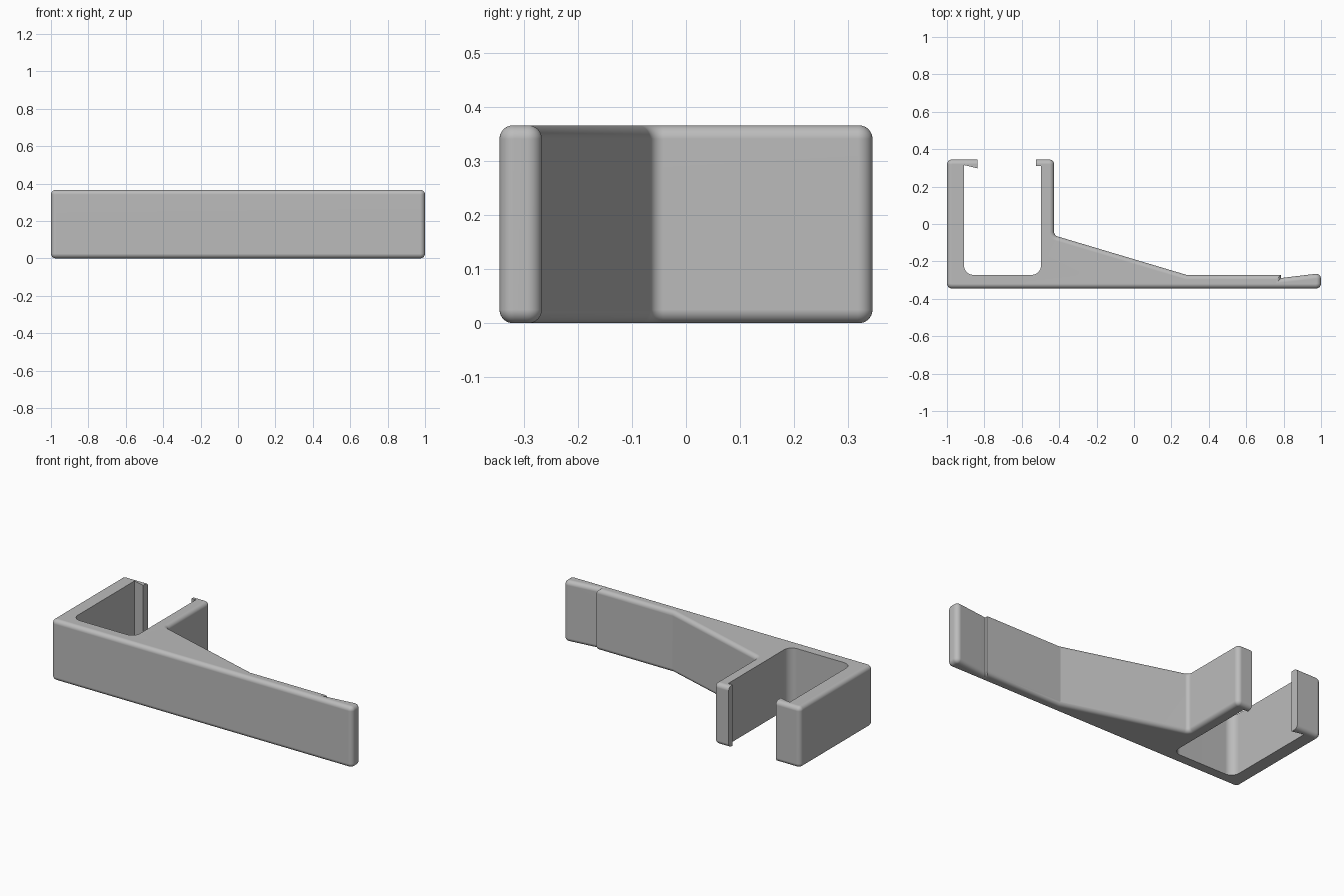
import bpy, bmesh, math
from mathutils import Vector

if "Cube" in bpy.data.objects:
    bpy.data.objects.remove(bpy.data.objects["Cube"])

HEIGHT, FILLET, STEPS = 0.366, 0.025, 8
R = FILLET + 0.002

# Plan outline, counter-clockwise: x, y, corner radius, fillet on the edge leaving this point
OUTLINE = [
    (-1.0, -0.345, R, 1), (1.0, -0.345, R, 1),                      # long front plate
    (1.0, -0.263, R, 1), (0.785, -0.289, 0, 1),                     # raised tip
    (0.785, -0.272, 0, 1), (0.28, -0.272, 0, 1),                    # thin strip
    (-0.427, -0.061, 0.025, 1), (-0.427, 0.345, R, 1),              # wedge and short arm
    (-0.525, 0.345, 0, 0), (-0.525, 0.31, 0, 0), (-0.497, 0.31, 0, 0),   # short arm hook
    (-0.497, -0.272, 0.05, 0), (-0.909, -0.272, 0.05, 0),           # slot floor
    (-0.909, 0.315, 0, 0), (-0.838, 0.298, 0, 0),                   # long arm hook
    (-0.838, 0.345, 0, 1), (-1.0, 0.345, R, 1),                     # long arm
]


def rounded(outline):
    """Replace corners that have a radius by arcs; return points and edge flags."""
    pts, flags = [], []
    for i, (x, y, r, flag) in enumerate(outline):
        p = Vector((x, y))
        if r == 0:
            pts.append(p)
            flags.append(flag)
            continue
        a = (Vector(outline[i - 1][:2]) - p).normalized()
        b = (Vector(outline[(i + 1) % len(outline)][:2]) - p).normalized()
        half = a.angle(b) / 2
        centre = p + (a + b).normalized() * r / math.sin(half)
        start = p + a * r / math.tan(half) - centre
        end = p + b * r / math.tan(half) - centre
        sweep = math.pi - 2 * half
        for k in range(STEPS + 1):
            t = k / STEPS
            pts.append(centre + (start * math.sin((1 - t) * sweep)
                                 + end * math.sin(t * sweep)) / math.sin(sweep))
            flags.append(flag)
    return pts, flags


def inset(pts, flags, d):
    """Move every flagged edge inwards by d and keep the others on their lines."""
    n, out = len(pts), []
    for i, p in enumerate(pts):
        u = (p - pts[i - 1]).normalized()
        v = (pts[(i + 1) % n] - p).normalized()
        d1, d2 = d * flags[i - 1], d * flags[i]
        cross = u.x * v.y - u.y * v.x
        # solve offset.nu = d1, offset.nv = d2 with left-hand normals
        nu, nv = Vector((-u.y, u.x)), Vector((-v.y, v.x))
        out.append(p + Vector((d1 * nv.y - d2 * nu.y, d2 * nu.x - d1 * nv.x)) / cross)
    return out


# Layers from bottom to top with quarter-round rims
pts, flags = rounded(OUTLINE)
angles = [math.pi / 2 * k / STEPS for k in range(STEPS + 1)]
layers = [(FILLET * (1 - math.sin(a)), FILLET * (1 - math.cos(a))) for a in angles]
layers += [(d, HEIGHT - z) for d, z in reversed(layers)]

bm = bmesh.new()
rings = [[bm.verts.new((p.x, p.y, z)) for p in inset(pts, flags, d)] for d, z in layers]
n = len(pts)
for low, high in zip(rings, rings[1:]):
    for i in range(n):
        j = (i + 1) % n
        bm.faces.new((low[i], low[j], high[j], high[i]))
bm.faces.new(rings[0][::-1])
bm.faces.new(rings[-1])

mesh = bpy.data.meshes.new("clip_bracket")
bm.to_mesh(mesh)
bm.free()
grey = bpy.data.materials.new("grey plastic")
grey.diffuse_color = (0.5, 0.5, 0.5, 1)
grey.use_nodes = True
grey.node_tree.nodes["Principled BSDF"].inputs["Base Color"].default_value = grey.diffuse_color
mesh.materials.append(grey)

bracket = bpy.data.objects.new("clip_bracket", mesh)
bpy.context.collection.objects.link(bracket)
bpy.context.view_layer.objects.active = bracket
bracket.select_set(True)
bpy.ops.object.shade_smooth_by_angle(angle=math.radians(15))
weighted = bracket.modifiers.new("flat_face_normals", 'WEIGHTED_NORMAL')
weighted.keep_sharp = True
